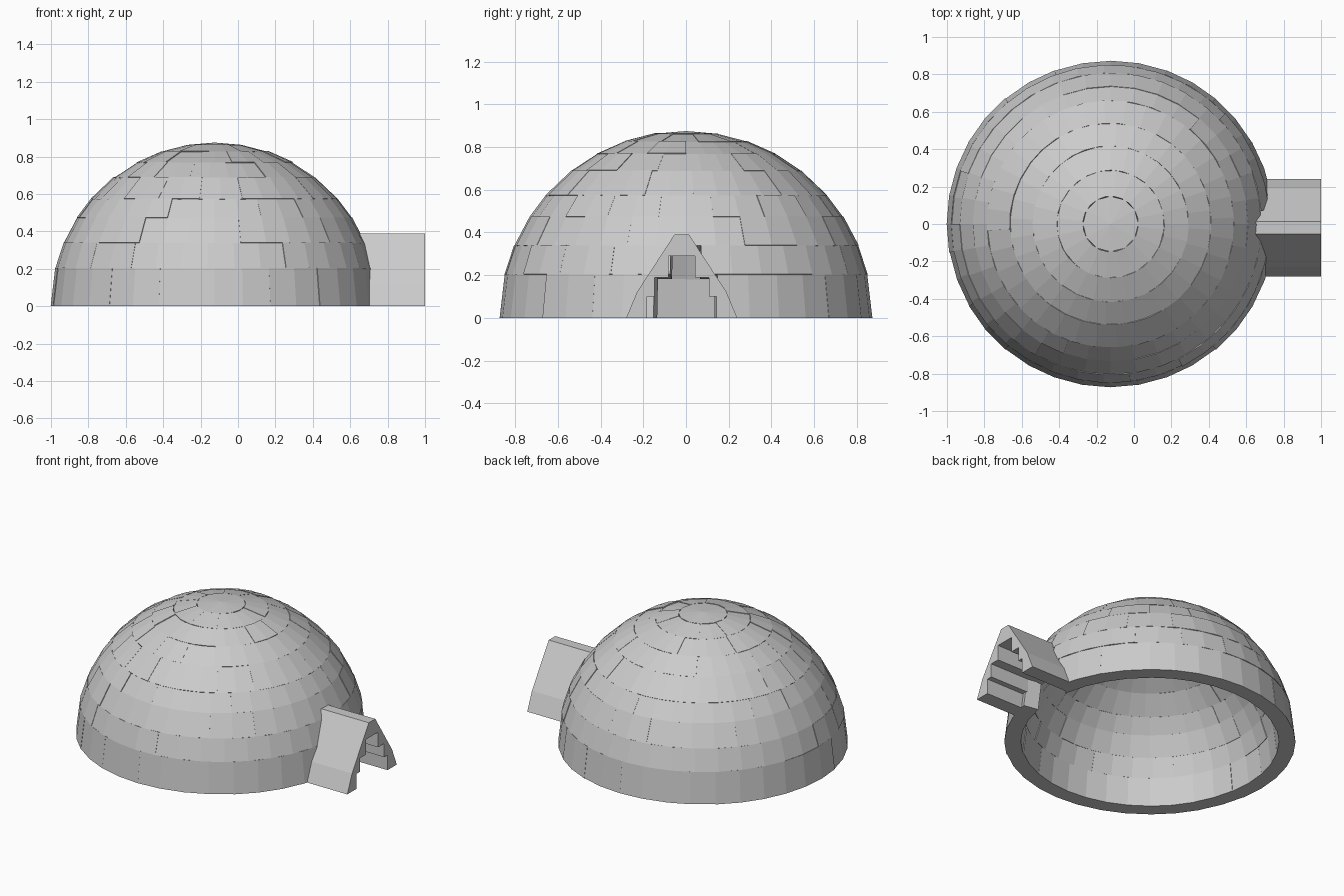
import bpy, bmesh, random
from math import sin, cos, radians

if "Cube" in bpy.data.objects:
    bpy.data.objects.remove(bpy.data.objects["Cube"])

random.seed(4)
CX, R_OUT, R_IN = -0.125, 0.875, 0.775


def finish(bm, name):
    bmesh.ops.recalc_face_normals(bm, faces=bm.faces)
    me = bpy.data.meshes.new(name)
    bm.to_mesh(me)
    bm.free()
    ob = bpy.data.objects.new(name, me)
    bpy.context.collection.objects.link(ob)
    return ob


def point(r, az, el):
    a, e = radians(az), radians(el)
    return (CX + r * cos(e) * cos(a), r * cos(e) * sin(a), r * sin(e))


def block(bm, a0, a1, e0, e1, r_in, r_out):
    # Curved snow block: two flat facets wide
    secs = []
    for i in range(3):
        a = a0 + (a1 - a0) * i / 2
        secs.append([bm.verts.new(point(r, a, e)) for r, e in
                     ((r_in, e0), (r_out, e0), (r_out, e1), (r_in, e1))])
    for s, t in zip(secs, secs[1:]):
        for k in range(4):
            bm.faces.new((s[k], s[(k + 1) % 4], t[(k + 1) % 4], t[k]))
    bm.faces.new(secs[0])
    bm.faces.new(secs[-1][::-1])


# Dome courses: (low elevation, high elevation, block count, start angle, doorway half-angle)
courses = [
    (0, 13.5, 17, 0, 10), (13.5, 22.8, 18, 0, 5), (22.8, 32.8, 18, 0, 0),
    (32.8, 41, 18, 10, 0), (41, 52, 18, 3, 0), (52, 61.5, 16, 8, 0),
    (61.5, 70.8, 14, 0, 0), (70.8, 80.2, 10, 12, 0),
]
for n, (e0, e1, count, start, gap) in enumerate(courses):
    bm = bmesh.new()
    step = (360 - 2 * gap) / count
    for i in range(count):
        a = start + gap + i * step
        j = random.uniform(-0.003, 0.003)
        block(bm, a, a + step, e0, e1, R_IN + j, R_OUT + j)
    finish(bm, f"dome_course_{n + 1}")

# Crown block closing the top
bm = bmesh.new()
N = 12
rings = [[bm.verts.new(point(r, 360 * i / N, 80.2)) for i in range(N)] for r in (R_IN, R_OUT)]
tips = [bm.verts.new(point(r, 0, 90)) for r in (R_IN, R_OUT)]
for i in range(N):
    k = (i + 1) % N
    bm.faces.new((rings[0][i], rings[0][k], rings[1][k], rings[1][i]))
    for ring, tip in zip(rings, tips):
        bm.faces.new((ring[i], ring[k], tip))
finish(bm, "crown_block")

# Entrance tunnel: peaked outside, stepped inside, mirrored about y = -0.02
outer = [(0.26, 0), (0.21, 0.12), (0.034, 0.39)]
inner = [(0.163, 0), (0.163, 0.10), (0.127, 0.10), (0.127, 0.19), (0.063, 0.19), (0.063, 0.29)]


def mirrored(half):
    return half + [(-y, z) for y, z in reversed(half)]


profile = mirrored(outer) + mirrored(inner)[::-1]
bm = bmesh.new()
face = bm.faces.new([bm.verts.new((0.65, y - 0.02, z)) for y, z in profile])
ext = bmesh.ops.extrude_face_region(bm, geom=[face], use_keep_orig=True)
moved = [v for v in ext["geom"] if isinstance(v, bmesh.types.BMVert)]
bmesh.ops.translate(bm, verts=moved, vec=(0.35, 0, 0))
finish(bm, "entrance_tunnel")
